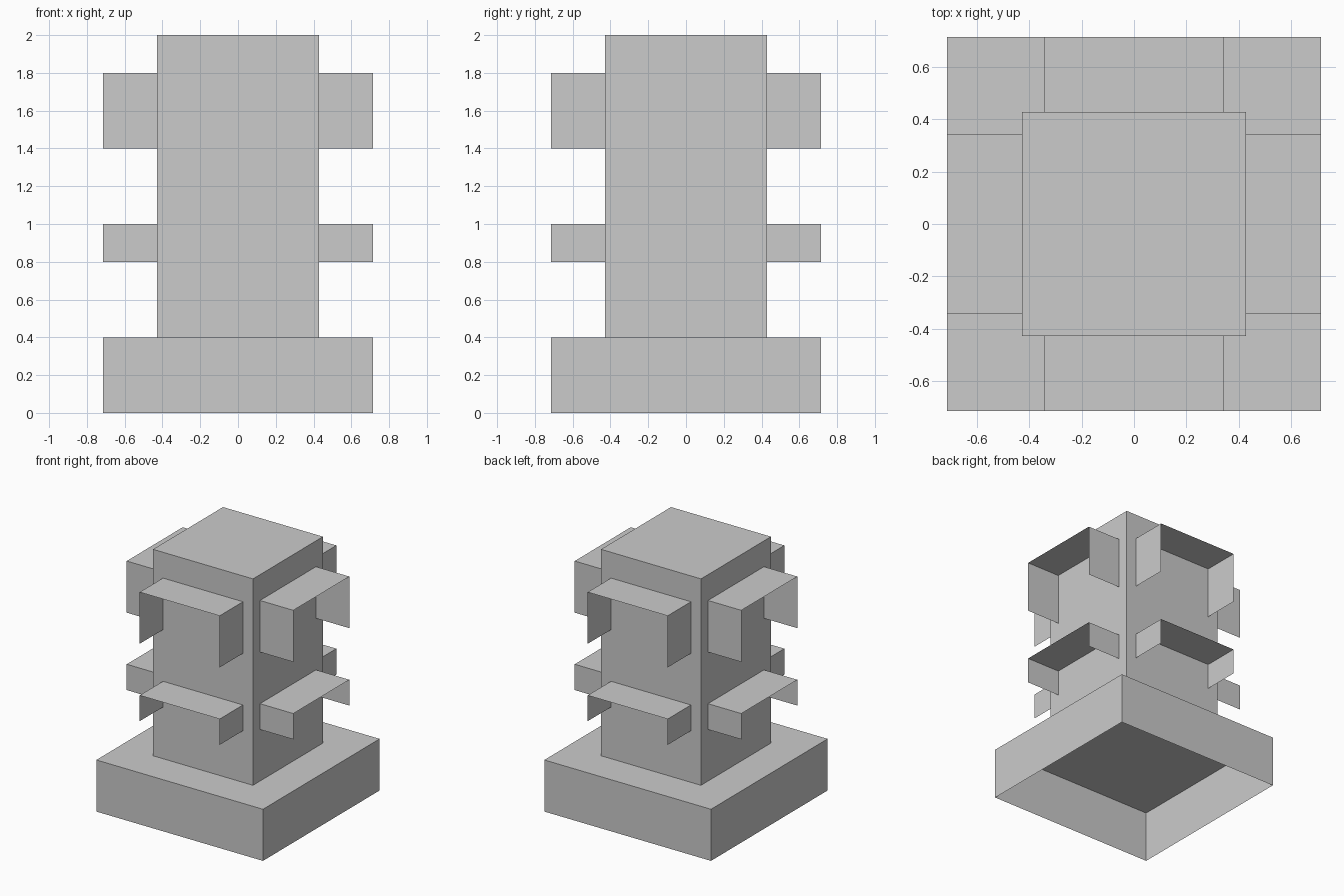
import bpy
import bmesh
from math import pi
from mathutils import Matrix, Vector

old = bpy.data.objects.get("Cube")
if old:
    bpy.data.objects.remove(old, do_unlink=True)

# Plain grey for every part
GREY = (0.6, 0.6, 0.6, 1)
grey = bpy.data.materials.new("plain_grey")
grey.use_nodes = True
grey.diffuse_color = GREY
grey.node_tree.nodes["Principled BSDF"].inputs["Base Color"].default_value = GREY

UNIT = 1 / 7
BASE = 5 * UNIT       # half width of the base
COLUMN = 3 * UNIT     # half width of the column
HOOD = 2.4 * UNIT     # half width of a hood


def open_box(name, low, high, open_sides, turn=0):
    """Thin-walled box without the faces whose normals are in open_sides."""
    low, high = Vector(low), Vector(high)
    size = high - low
    bm = bmesh.new()
    bmesh.ops.create_cube(bm, size=1)
    bm.normal_update()
    gone = [f for f in bm.faces
            if any(f.normal.dot(Vector(s)) > 0.9 for s in open_sides)]
    bmesh.ops.delete(bm, geom=gone, context='FACES')
    bm.transform(Matrix.Rotation(turn, 4, 'Z')
                 @ Matrix.Translation((low + high) / 2)
                 @ Matrix.Diagonal((*size, 1)))
    mesh = bpy.data.meshes.new(name)
    bm.to_mesh(mesh)
    bm.free()
    mesh.materials.append(grey)
    obj = bpy.data.objects.new(name, mesh)
    bpy.context.collection.objects.link(obj)
    return obj


DOWN, FRONT, BACK = (0, 0, -1), (0, -1, 0), (0, 1, 0)

# Hollow base and the column on it
open_box("base", (-BASE, -BASE, 0), (BASE, BASE, 0.4), [DOWN])
open_box("column", (-COLUMN, -COLUMN, 0.4), (COLUMN, COLUMN, 2), [DOWN])

# Two tiers of hoods, each a top and two side walls, on all four sides
for tier, bottom, top in (("lower", 0.8, 1.0), ("upper", 1.4, 1.8)):
    for i, side in enumerate(("front", "left", "back", "right")):
        open_box(f"{tier}_hood_{side}",
                 (-HOOD, -BASE, bottom), (HOOD, -COLUMN, top),
                 [DOWN, FRONT, BACK], i * pi / 2)
